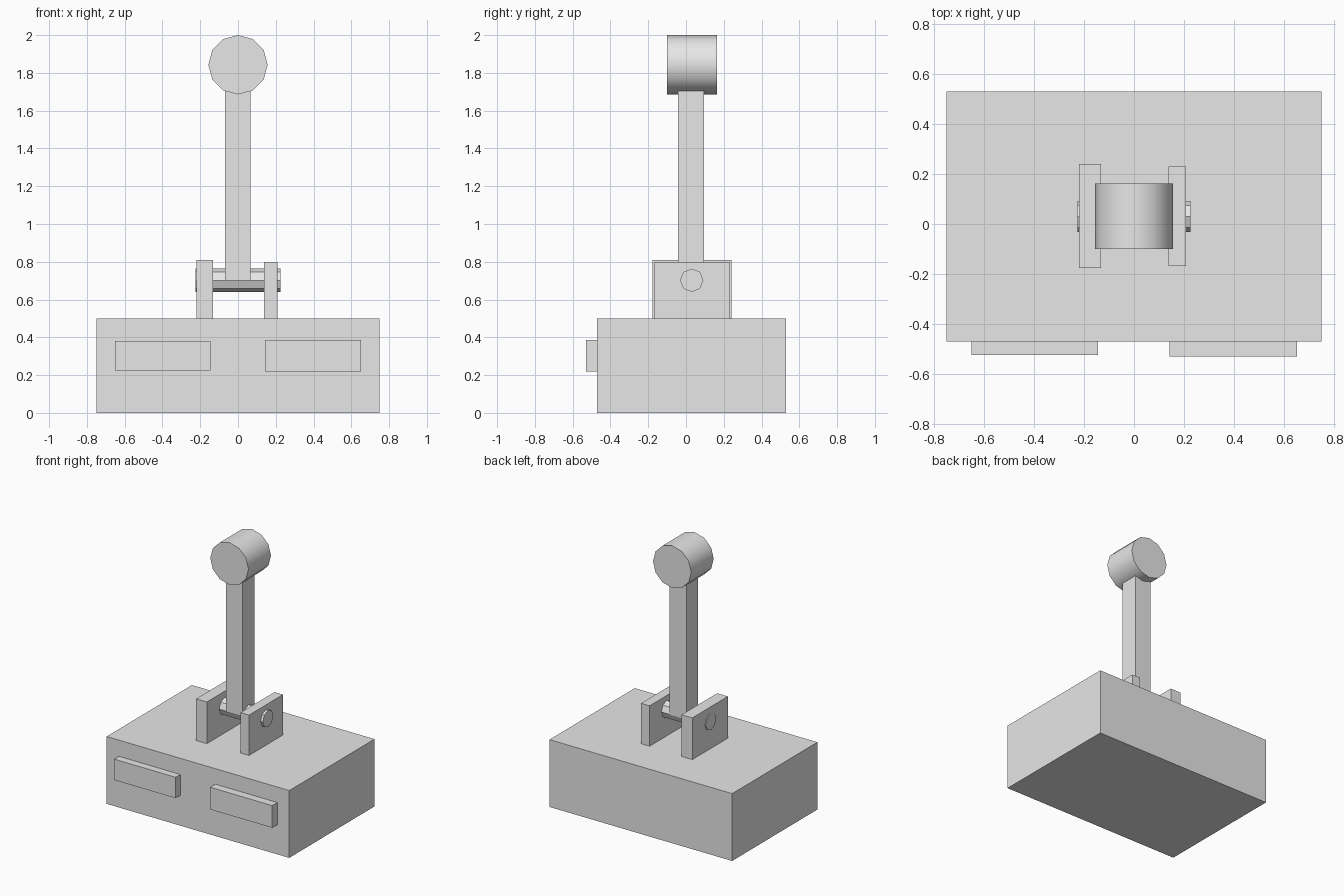
import bpy
import math
from mathutils import Vector

cube = bpy.data.objects.get("Cube")
if cube:
    bpy.data.objects.remove(cube, do_unlink=True)

grey = bpy.data.materials.new("plain_grey")
grey.use_nodes = True
grey.diffuse_color = (0.8, 0.8, 0.8, 1)
grey.node_tree.nodes["Principled BSDF"].inputs["Base Color"].default_value = (0.8, 0.8, 0.8, 1)


def finish(name):
    obj = bpy.context.object
    obj.name = obj.data.name = name
    obj.data.materials.append(grey)
    return obj


def box(name, low, high):
    """Block between two opposite corners."""
    low, high = Vector(low), Vector(high)
    bpy.ops.mesh.primitive_cube_add(size=1, location=(low + high) / 2)
    obj = finish(name)
    obj.scale = high - low
    bpy.ops.object.transform_apply(location=False, rotation=False, scale=True)
    return obj


def cylinder(name, sides, radius, length, centre, rotation):
    bpy.ops.mesh.primitive_cylinder_add(vertices=sides, radius=radius, depth=length,
                                        location=centre, rotation=rotation)
    obj = finish(name)
    bpy.ops.object.transform_apply(location=False, rotation=True, scale=False)
    bpy.ops.object.shade_smooth_by_angle(angle=math.radians(35))
    return obj


quarter = math.pi / 2

# Base block and the two raised panels on its front
box("base", (-0.75, -0.47, 0), (0.75, 0.53, 0.5))
box("right_front_panel", (-0.65, -0.525, 0.225), (-0.145, -0.46, 0.38))
box("left_front_panel", (0.143, -0.53, 0.22), (0.652, -0.46, 0.385))

# Upright brackets carrying the hinge pin
box("right_bracket", (-0.22, -0.177, 0.49), (-0.132, 0.24, 0.81))
box("left_bracket", (0.138, -0.168, 0.49), (0.208, 0.23, 0.8))
cylinder("hinge_pin", 8, 0.062, 0.452, (0, 0.03, 0.702), (0, quarter, 0))

# Lever arm and its round handle
box("lever_arm", (-0.069, -0.043, 0.702), (0.067, 0.095, 1.705))
cylinder("lever_handle", 12, 0.157, 0.264, (0, 0.031, 1.843), (quarter, 0, 0))
